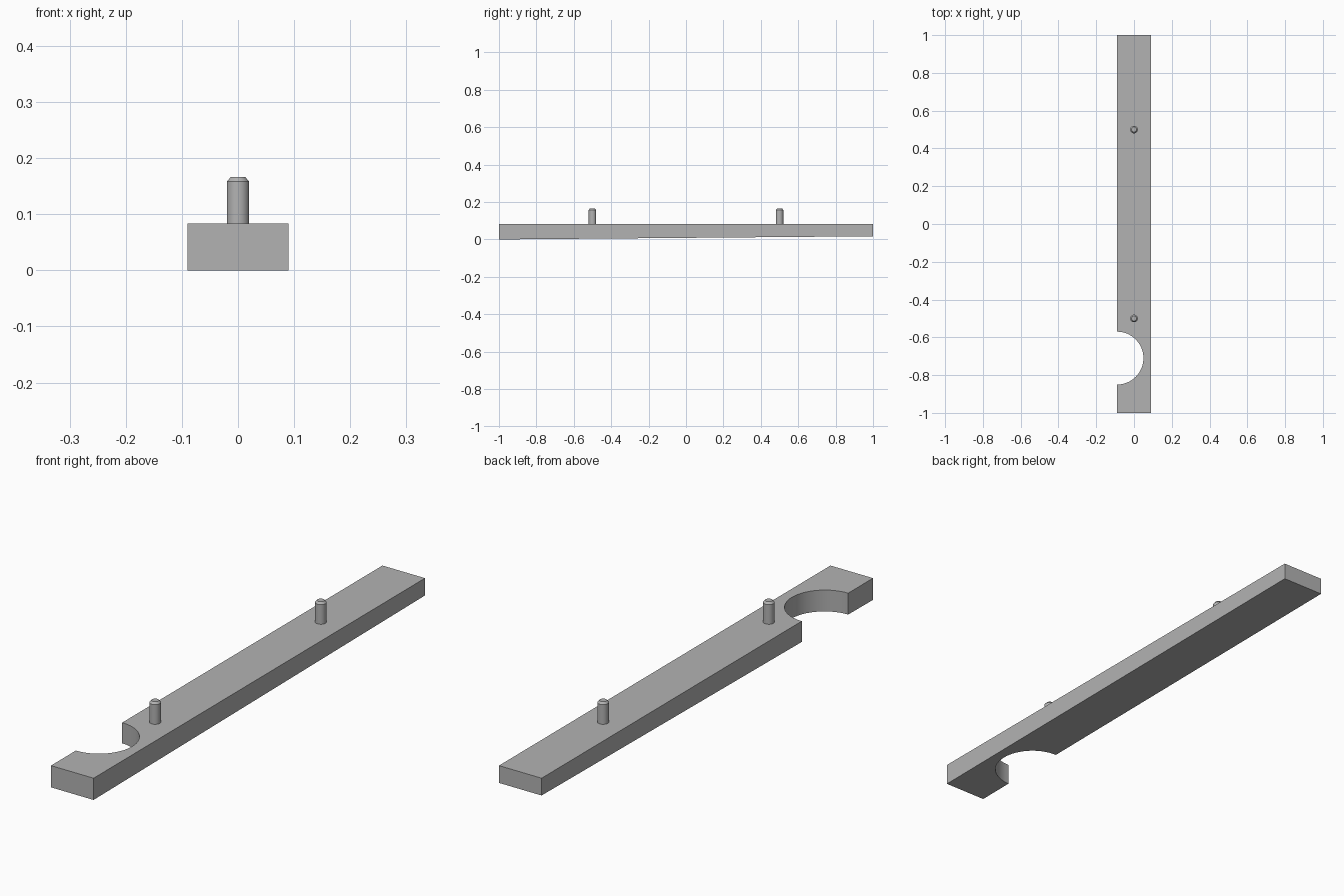
import bpy, bmesh, math

cube = bpy.data.objects.get("Cube")
if cube:
    bpy.data.objects.remove(cube, do_unlink=True)

HALF_W, HALF_L, TOP, RISE = 0.09, 1.0, 0.083, 0.017
NOTCH_Y, NOTCH_R, NOTCH_STEPS = -0.71, 0.14, 32

grey = bpy.data.materials.new("plain grey")
grey.use_nodes = True
colour = (0.45, 0.45, 0.45, 1)
grey.diffuse_color = colour
grey.node_tree.nodes["Principled BSDF"].inputs["Base Color"].default_value = colour


def make_object(name, bm):
    bmesh.ops.recalc_face_normals(bm, faces=bm.faces)
    mesh = bpy.data.meshes.new(name)
    bm.to_mesh(mesh)
    bm.free()
    mesh.materials.append(grey)
    obj = bpy.data.objects.new(name, mesh)
    bpy.context.collection.objects.link(obj)
    bpy.ops.object.select_all(action='DESELECT')
    obj.select_set(True)
    bpy.context.view_layer.objects.active = obj
    bpy.ops.object.shade_smooth_by_angle(angle=math.radians(30))
    return obj


# Bar: outline with a half-round notch, extruded down to a sloping underside
outline = [(-HALF_W, -HALF_L), (HALF_W, -HALF_L), (HALF_W, HALF_L), (-HALF_W, HALF_L)]
for i in range(NOTCH_STEPS + 1):
    a = math.pi / 2 - math.pi * i / NOTCH_STEPS
    outline.append((-HALF_W + NOTCH_R * math.cos(a), NOTCH_Y + NOTCH_R * math.sin(a)))
bm = bmesh.new()
top = bm.faces.new([bm.verts.new((x, y, TOP)) for x, y in outline])
lower = bmesh.ops.extrude_face_region(bm, geom=[top], use_keep_orig=True)
for v in lower["geom"]:
    if isinstance(v, bmesh.types.BMVert):
        v.co.z = RISE * (v.co.y + HALF_L) / (2 * HALF_L)
make_object("notched_bar", bm)


# Pins: round pegs with a chamfered tip
def pin(name, y):
    bm = bmesh.new()
    profile = [(0, 0.07), (0.02, 0.07), (0.02, 0.158), (0.013, 0.166), (0, 0.166)]
    verts = [bm.verts.new((r, 0, z)) for r, z in profile]
    edges = [bm.edges.new(pair) for pair in zip(verts, verts[1:])]
    bmesh.ops.spin(bm, geom=verts + edges, cent=(0, 0, 0), axis=(0, 0, 1),
                   angle=math.tau, steps=32, use_merge=True)
    bmesh.ops.remove_doubles(bm, verts=bm.verts, dist=1e-5)
    make_object(name, bm).location.y = y


pin("front_pin", -0.5)
pin("back_pin", 0.5)
